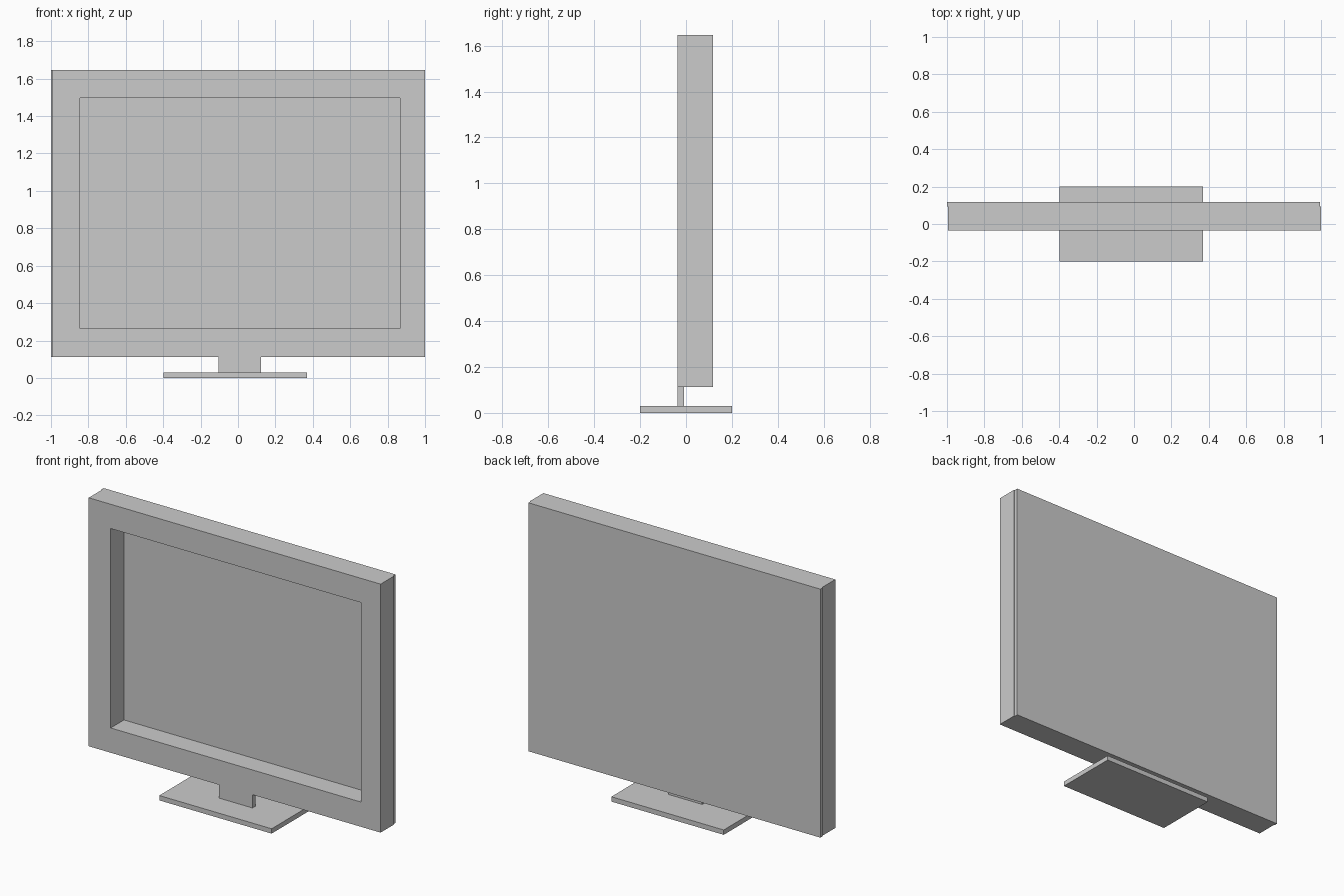
import bpy
import bmesh

if "Cube" in bpy.data.objects:
    bpy.data.objects.remove(bpy.data.objects["Cube"])


def finish(name, bm):
    bmesh.ops.recalc_face_normals(bm, faces=bm.faces)
    mesh = bpy.data.meshes.new(name)
    bm.to_mesh(mesh)
    bm.free()
    obj = bpy.data.objects.new(name, mesh)
    bpy.context.collection.objects.link(obj)
    return obj


def box(name, x, y, z):
    bm = bmesh.new()
    bmesh.ops.create_cube(bm, size=1)
    for v in bm.verts:
        v.co = [lo + (c + 0.5) * (hi - lo) for c, (lo, hi) in zip(v.co, (x, y, z))]
    return finish(name, bm)


def ring(name, outer, inner, y):
    """Rectangular frame: outer and inner are (x0, x1, z0, z1)."""
    bm = bmesh.new()

    def loop(r, yy):
        x0, x1, z0, z1 = r
        return [bm.verts.new((px, yy, pz))
                for px, pz in ((x0, z0), (x1, z0), (x1, z1), (x0, z1))]

    loops = [loop(outer, y[0]), loop(inner, y[0]), loop(inner, y[1]), loop(outer, y[1])]
    for k in range(4):
        a, b = loops[k], loops[(k + 1) % 4]
        for i in range(4):
            j = (i + 1) % 4
            bm.faces.new((a[i], a[j], b[j], b[i]))
    return finish(name, bm)


# Deep bezel around the recessed screen
ring("screen_bezel", (-0.995, 1.0, 0.112, 1.647),
     (-0.845, 0.866, 0.265, 1.497), (-0.036, 0.094))

# Back panel, shifted slightly sideways, closes the opening
box("back_panel", (-1.0, 0.995), (0.094, 0.117), (0.112, 1.647))

# Stand: thin neck flush with the bezel front, and flat base
box("stand_neck", (-0.105, 0.124), (-0.036, -0.008), (0.03, 0.112))
box("stand_base", (-0.398, 0.37), (-0.2, 0.2), (0.0, 0.03))
